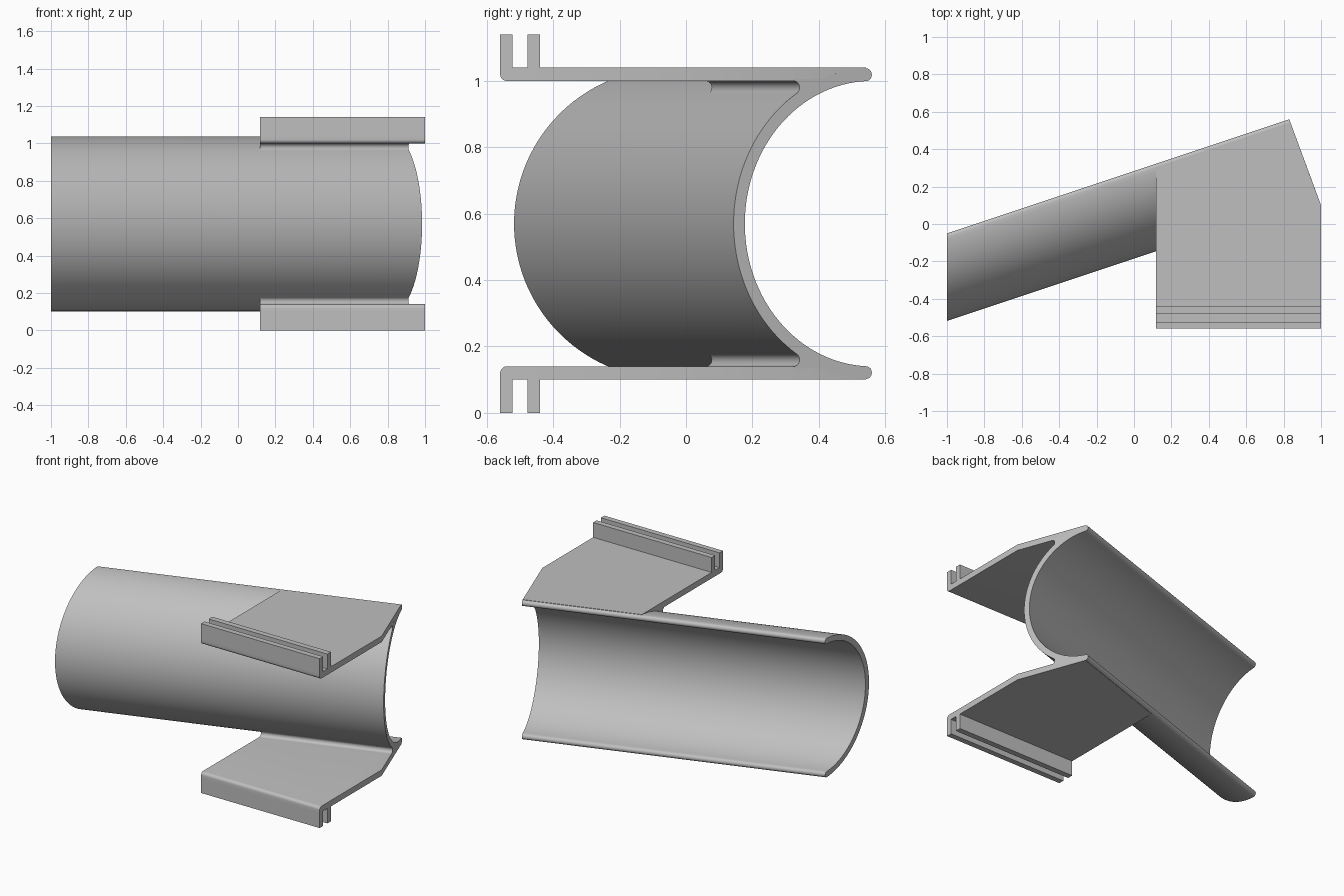
import bpy, bmesh
from math import sin, cos, pi, sqrt, atan2, radians

cube = bpy.data.objects.get("Cube")
if cube:
    bpy.data.objects.remove(cube, do_unlink=True)

grey = bpy.data.materials.new("light grey")
grey.use_nodes = True
grey.diffuse_color = (0.52, 0.52, 0.52, 1)
grey.node_tree.nodes["Principled BSDF"].inputs["Base Color"].default_value = grey.diffuse_color

MID = 0.57             # height of the trough axis
R_OUT, R_IN = 0.468, 0.43
SLOPE = 1 / 3          # slant of the trough as seen from above
LEFT, RIGHT, FRONT = 0.117, 1.0, -0.56


def rim_y(x):
    return -0.05 + SLOPE * (x + 1)


def cut_x(offset):
    """x where a line at this distance from the rim meets the slanted end."""
    return (0.83 + 0.37 * (0.61 - SLOPE - offset)) / (1 + 0.37 * SLOPE)


def prism(name, start, end, round_edge=None):
    """Solid between two matching outlines."""
    bm = bmesh.new()
    a = [bm.verts.new(p) for p in start]
    b = [bm.verts.new(p) for p in end]
    n = len(a)
    bm.faces.new(a)
    bm.faces.new(b)
    for i in range(n):
        j = (i + 1) % n
        bm.faces.new((a[i], a[j], b[j], b[i]))
    if round_edge is not None:
        edge = bm.edges.get((a[round_edge], a[round_edge + 1]))
        bmesh.ops.bevel(bm, geom=[edge], offset=0.02, segments=5,
                        profile=0.5, affect='EDGES')
    bmesh.ops.recalc_face_normals(bm, faces=bm.faces)
    mesh = bpy.data.meshes.new(name)
    bm.to_mesh(mesh)
    bm.free()
    mesh.materials.append(grey)
    obj = bpy.data.objects.new(name, mesh)
    bpy.context.collection.objects.link(obj)
    bpy.ops.object.select_all(action='DESELECT')
    obj.select_set(True)
    bpy.context.view_layer.objects.active = obj
    bpy.ops.object.shade_smooth_by_angle(angle=radians(30))
    return obj


def slanted(name, section, x0):
    """Sweep a section along the trough from x0 to the slanted end."""
    start = [(x0, rim_y(x0) + o, MID + h) for o, h in section]
    end = [(cut_x(o), rim_y(cut_x(o)) + o, MID + h) for o, h in section]
    return prism(name, start, end)


# Half-round trough with rounded rims
r_mid, r_cap = (R_OUT + R_IN) / 2, (R_OUT - R_IN) / 2
tilt = r_cap / r_mid
N = 64
angles = [pi / 2 + tilt + (pi - 2 * tilt) * i / N for i in range(N + 1)]
section = [(R_OUT * cos(t), R_OUT * sin(t)) for t in angles]
for t, direction in ((angles[-1], 1), (angles[0], -1)):
    if direction == -1:
        section += [(R_IN * cos(u), R_IN * sin(u)) for u in reversed(angles)]
    base = t if direction == 1 else t + pi
    for k in range(1, 8):
        u = base + pi * k / 8
        section.append((r_mid * cos(t) + r_cap * cos(u), r_mid * sin(t) + r_cap * sin(u)))
slanted("trough", section, -1)

# Fillet section between the trough and a flange
r = 0.02
ch = R_IN - r
co = -sqrt((R_OUT + r) ** 2 - ch ** 2)
last = atan2(-ch, -co)
fillet = []
for k in range(11):
    u = pi / 2 + (last - pi / 2) * k / 10
    fillet.append((co + r * cos(u), ch + r * sin(u)))
fillet += [(-0.15, R_IN + 0.006), (co, R_IN + 0.006)]

for side, s in (("upper", 1), ("lower", -1)):
    # Flange plate, rounded along its inner front edge
    back = -0.02
    outline = [(LEFT, FRONT), (RIGHT, FRONT), (RIGHT, 0.1),
               (cut_x(back), rim_y(cut_x(back)) + back), (LEFT, rim_y(LEFT) + back)]
    prism(side + "_flange",
          [(x, y, MID + s * R_IN) for x, y in outline],
          [(x, y, MID + s * 0.47) for x, y in outline], round_edge=0)
    slanted(side + "_fillet", [(o, s * h) for o, h in fillet], LEFT)

    # Two ribs forming the groove along the front
    for place, y0, y1 in (("front", FRONT, -0.523), ("rear", -0.478, -0.44)):
        rect = [(LEFT, y0), (RIGHT, y0), (RIGHT, y1), (LEFT, y1)]
        prism(f"{side}_{place}_rib",
              [(x, y, MID + s * 0.46) for x, y in rect],
              [(x, y, MID + s * MID) for x, y in rect])
